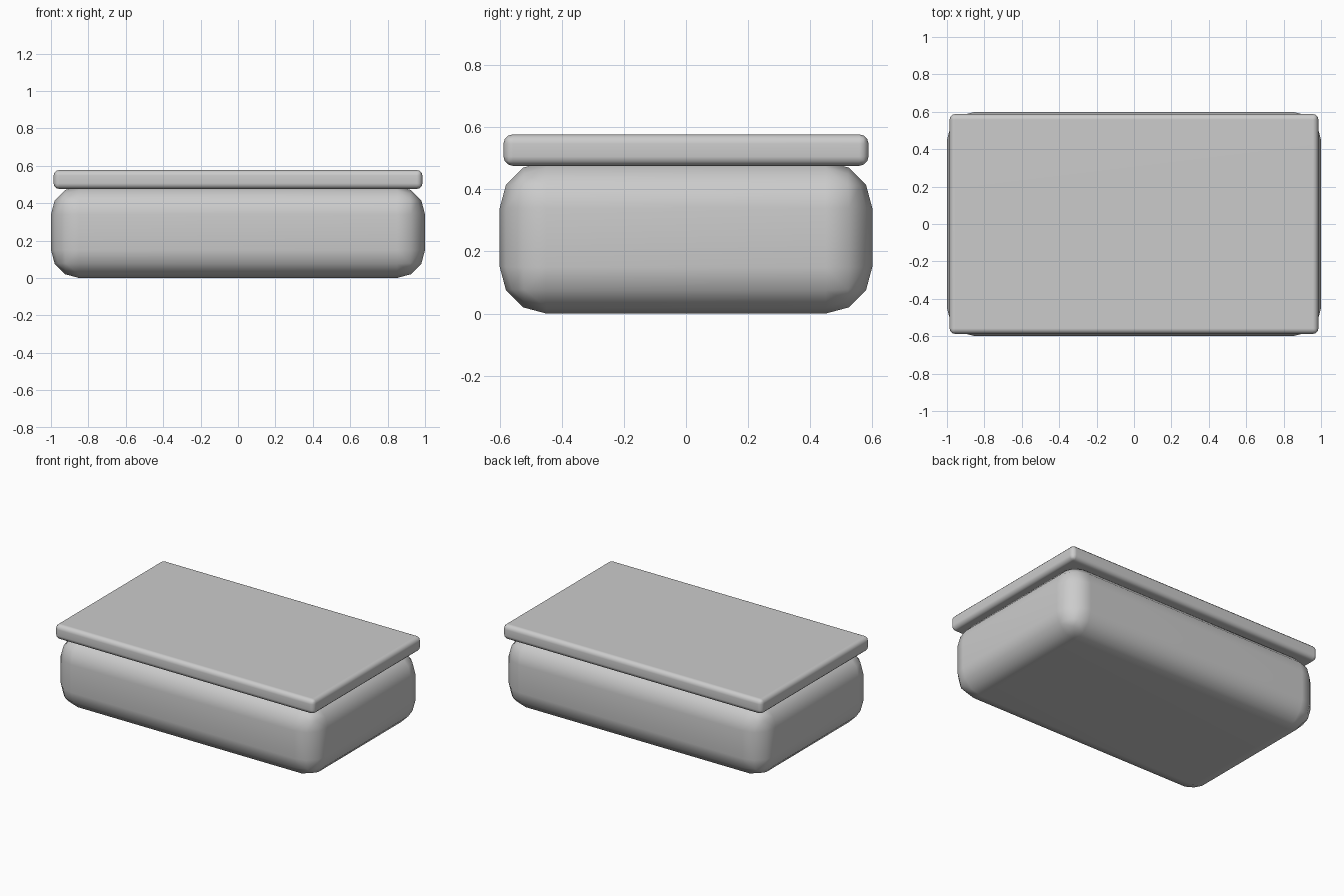
import bpy

if "Cube" in bpy.data.objects:
    bpy.data.objects.remove(bpy.data.objects["Cube"])


def rounded_box(name, half_x, half_y, z0, z1, radius, segments):
    bpy.ops.mesh.primitive_cube_add(size=1, location=(0, 0, (z0 + z1) / 2))
    ob = bpy.context.object
    ob.name = name
    ob.scale = (2 * half_x, 2 * half_y, z1 - z0)
    bpy.ops.object.transform_apply(location=False, rotation=False, scale=True)
    bevel = ob.modifiers.new("rounding", 'BEVEL')
    bevel.width = radius
    bevel.segments = segments
    bevel.limit_method = 'NONE'
    bpy.ops.object.shade_smooth()
    # keep the large faces flat in shading
    ob.modifiers.new("normals", 'WEIGHTED_NORMAL')
    return ob


# soft rounded container body
rounded_box("box_body", 1.0, 0.6, 0.0, 0.49, 0.15, 3)

# thin flat lid resting on the body
rounded_box("lid", 0.986, 0.588, 0.476, 0.577, 0.03, 3)
